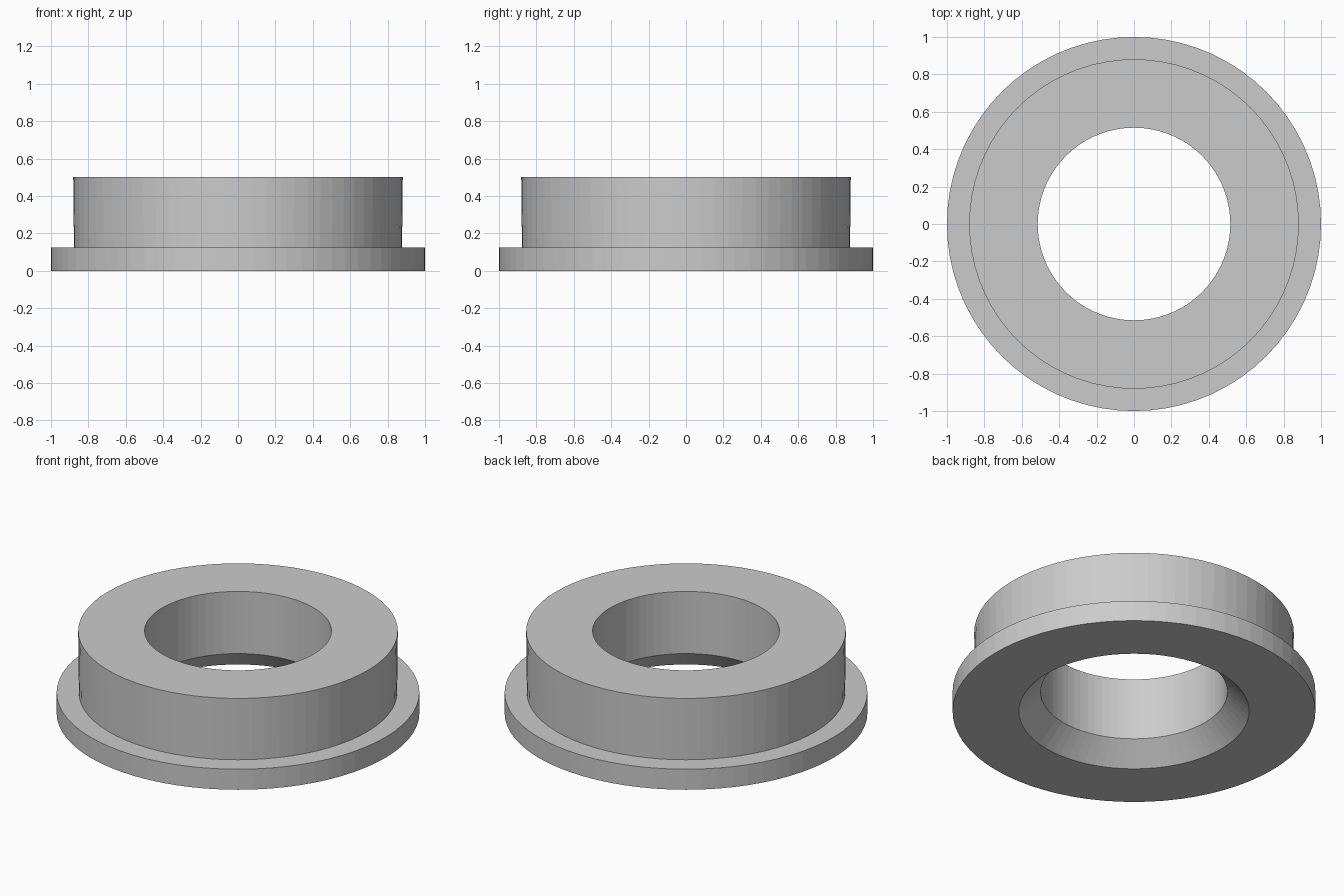
import bpy, bmesh, math

if "Cube" in bpy.data.objects:
    bpy.data.objects.remove(bpy.data.objects["Cube"])

SIDES = 72

# Closed cross-section (radius, height), counter-clockwise from the bottom edge
profile = [
    (0.635, 0.0),    # wide mouth of the bottom countersink
    (1.0, 0.0),      # flange bottom
    (1.0, 0.125),    # flange top
    (0.877, 0.125),  # foot of the collar, very slightly tapered
    (0.881, 0.5),    # collar top
    (0.515, 0.5),    # bore top
    (0.515, 0.122),  # bore meets countersink
]

# Revolve the cross-section into a flanged ring
bm = bmesh.new()
rings = []
for i in range(SIDES):
    a = 2 * math.pi * i / SIDES
    rings.append([bm.verts.new((r * math.cos(a), r * math.sin(a), z))
                  for r, z in profile])
n = len(profile)
for i in range(SIDES):
    p, q = rings[i], rings[(i + 1) % SIDES]
    for j in range(n):
        k = (j + 1) % n
        bm.faces.new((p[j], q[j], q[k], p[k]))
bmesh.ops.recalc_face_normals(bm, faces=bm.faces)

mesh = bpy.data.meshes.new("flanged_bushing")
bm.to_mesh(mesh)
bm.free()
bushing = bpy.data.objects.new("flanged_bushing", mesh)
bpy.context.collection.objects.link(bushing)

# Single plain grey
grey = bpy.data.materials.new("light_grey")
grey.diffuse_color = (0.6, 0.6, 0.6, 1)
grey.use_nodes = True
grey.node_tree.nodes["Principled BSDF"].inputs["Base Color"].default_value = grey.diffuse_color
mesh.materials.append(grey)
